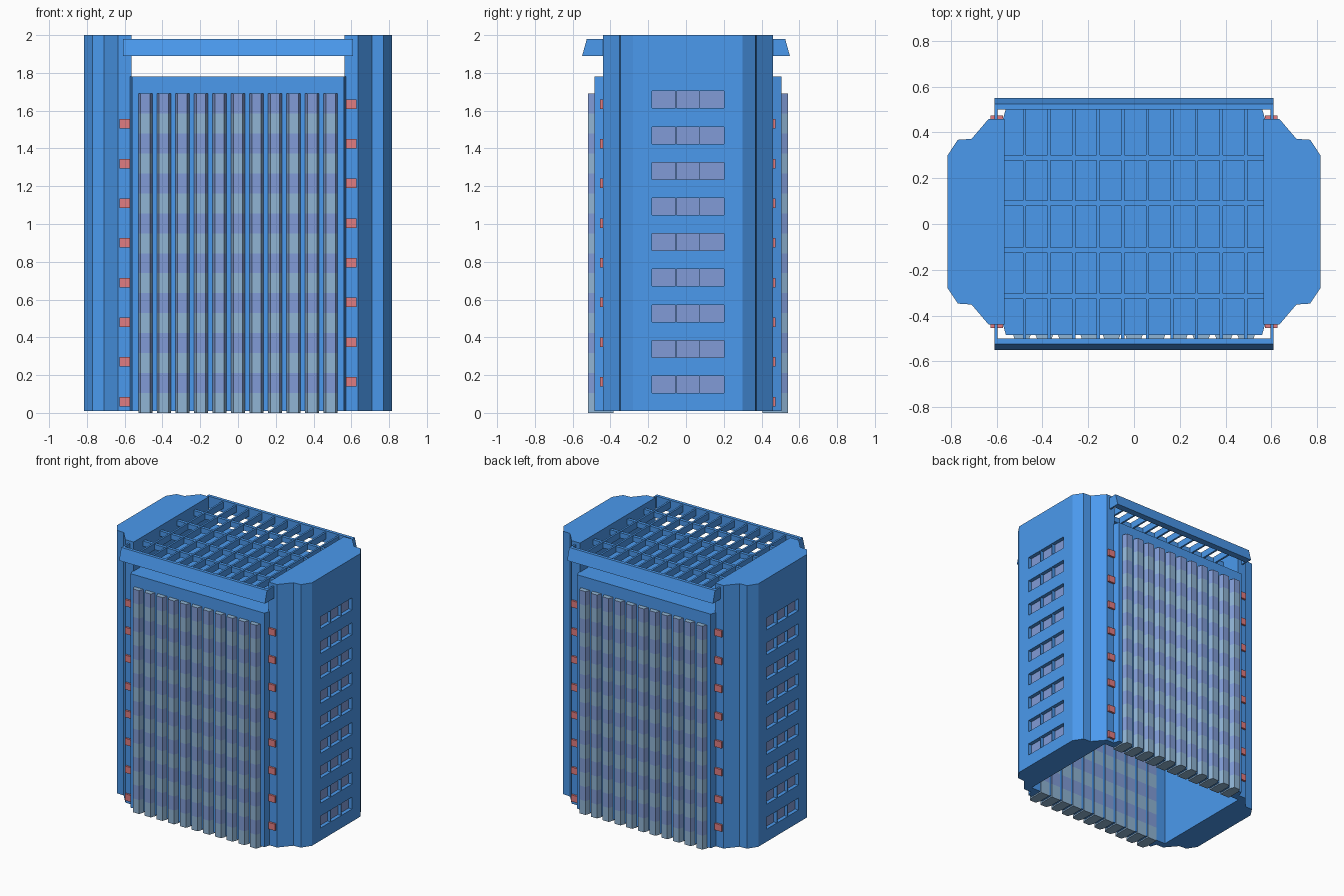
import bpy, bmesh
from mathutils import Matrix, Vector

if "Cube" in bpy.data.objects:
    bpy.data.objects.remove(bpy.data.objects["Cube"])

YC = 0.01      # the building itself sits slightly behind the roof frame centre
BASE = 0.01


def material(name, rgb):
    m = bpy.data.materials.new(name)
    m.diffuse_color = (*rgb, 1)
    m.use_nodes = True
    m.node_tree.nodes["Principled BSDF"].inputs["Base Color"].default_value = m.diffuse_color
    return m


BLUE = material("blue_wall", (0.07, 0.32, 0.85))
PURPLE = material("spandrel", (0.22, 0.33, 0.68))
LIGHT = material("window", (0.28, 0.46, 0.66))
RED = material("marker_red", (0.75, 0.2, 0.22))


def finish(name, bm, *mats):
    bmesh.ops.recalc_face_normals(bm, faces=bm.faces[:])
    me = bpy.data.meshes.new(name)
    bm.to_mesh(me)
    bm.free()
    for m in mats:
        me.materials.append(m)
    ob = bpy.data.objects.new(name, me)
    bpy.context.collection.objects.link(ob)
    return ob


def add_box(bm, x, y, z):
    """Box from (min, max) ranges."""
    c = Vector([(a + b) / 2 for a, b in (x, y, z)])
    s = [abs(b - a) for a, b in (x, y, z)]
    bmesh.ops.create_cube(bm, size=1, matrix=Matrix.Translation(c) @ Matrix.Diagonal((*s, 1)))


def add_stack(bm, outline, levels):
    """Closed upright prism with a ring of vertices at each level."""
    rings = [[bm.verts.new((x, y, z)) for x, y in outline] for z in levels]
    n = len(outline)
    bm.faces.new(rings[0][::-1])
    bm.faces.new(rings[-1])
    for k, (lo, hi) in enumerate(zip(rings, rings[1:])):
        for i in range(n):
            j = (i + 1) % n
            f = bm.faces.new((lo[i], lo[j], hi[j], hi[i]))
            f.material_index = k % 2


def turn(s, pts):
    """s = 1 keeps, s = -1 turns half a circle about the building axis."""
    return [(s * x, YC + s * y) for x, y in pts]


def cut(ob, cutter):
    mod = ob.modifiers.new("cut", 'BOOLEAN')
    mod.operation = 'DIFFERENCE'
    mod.solver = 'EXACT'
    mod.object = cutter
    cutter.hide_render = True
    bpy.context.view_layer.update()
    dg = bpy.context.evaluated_depsgraph_get()
    me = bpy.data.meshes.new_from_object(ob.evaluated_get(dg))
    ob.modifiers.clear()
    ob.data = me
    bpy.data.objects.remove(cutter)


def add_cavity(bm):
    add_box(bm, (-0.61, 0.61), (YC - 0.40, YC + 0.40), (-0.1, 1.75))


# central block, hollow and open underneath
bm = bmesh.new()
half = [(0.575, -0.44), (0.575, 0.44), (0.56, 0.495), (-0.56, 0.495)]
add_stack(bm, turn(1, half + [(-0.575, 0.44), (-0.575, -0.44), (-0.56, -0.495), (0.56, -0.495)]),
          (BASE, 1.78))
for f in bm.faces:
    f.material_index = 0
block = finish("central_block", bm, BLUE)
bm = bmesh.new()
add_cavity(bm)
cut(block, finish("cavity_cutter", bm, BLUE))

TOWER = [(0.565, -0.45), (0.635, -0.45), (0.71, -0.362), (0.77, -0.358), (0.815, -0.29),
         (0.815, 0.29), (0.77, 0.358), (0.71, 0.362), (0.635, 0.45), (0.565, 0.45)]
ROWS = [0.15 + 0.1885 * i for i in range(9)]
DEPTH = 0.03

for s, side in ((1, "right"), (-1, "left")):
    # side tower with recessed window rows
    bm = bmesh.new()
    add_stack(bm, turn(s, TOWER), (BASE, 2.0))
    tower = finish(side + "_tower", bm, BLUE)
    y = (YC - 0.19, YC + 0.19)
    bm = bmesh.new()
    add_cavity(bm)
    for z in ROWS:
        add_box(bm, (s * (0.815 - DEPTH), s * 0.9), y, (z - 0.045, z + 0.045))
    cut(tower, finish("window_cutter", bm, BLUE))

    # glass and thin dividers inside each recess
    glass, fins = bmesh.new(), bmesh.new()
    for z in ROWS:
        zr = (z - 0.045, z + 0.045)
        add_box(glass, (s * 0.78, s * (0.817 - DEPTH)), y, zr)
        for fy in (-0.063, 0.063):
            add_box(fins, (s * 0.785, s * 0.814), (YC + fy - 0.002, YC + fy + 0.002), zr)
    finish(side + "_tower_glass", glass, PURPLE)
    finish(side + "_window_dividers", fins, BLUE)

    # facade of projecting bays with alternating bands
    face = "front" if s == 1 else "back"
    bm = bmesh.new()
    levels = [1.69 * k / 16 for k in range(17)]
    for i in range(11):
        cx = (i - 5) * 0.098
        add_stack(bm, turn(s, [(cx - 0.038, -0.394), (cx - 0.038, -0.495), (cx - 0.025, -0.53),
                               (cx + 0.025, -0.53), (cx + 0.038, -0.495), (cx + 0.038, -0.394)]),
                  levels)
    finish(face + "_window_bays", bm, LIGHT, PURPLE)

    # plain floor markers: even floors on one tower, odd floors on the other
    bm = bmesh.new()
    for n in range(16):
        sx = -1 if n % 2 == 0 else 1
        cx, z = s * sx * 0.6, 0.06 + 0.105 * n
        add_box(bm, (cx - 0.028, cx + 0.028), (YC - s * 0.445, YC - s * 0.465), (z - 0.025, z + 0.025))
    finish(face + "_floor_markers", bm, RED)

    # sloped roof beam with short returns to the towers
    bm = bmesh.new()
    prof = [(-0.50, 1.89), (-0.55, 1.89), (-0.525, 1.98), (-0.50, 1.98)]
    ends = [[bm.verts.new((x, s * py, pz)) for py, pz in prof] for x in (-0.61, 0.61)]
    bm.faces.new(ends[0])
    bm.faces.new(ends[1][::-1])
    for i in range(4):
        j = (i + 1) % 4
        bm.faces.new((ends[0][i], ends[0][j], ends[1][j], ends[1][i]))
    for x in (-0.61, 0.597):
        add_box(bm, (x, x + 0.013), (s * 0.43, s * 0.505), (1.89, 1.98))
    finish(face + "_roof_beam", bm, BLUE)

# open roof grid between the towers
bm = bmesh.new()
for i in range(10):
    x = (i - 4.5) * 0.1075 + 0.005
    add_box(bm, (x - 0.007, x + 0.007), (-0.505, 0.505), (1.92, 1.97))
for y in (-0.315, -0.115, 0.09, 0.29):
    add_box(bm, (-0.57, 0.57), (y - 0.012, y + 0.012), (1.925, 1.965))
finish("roof_grid", bm, BLUE)
